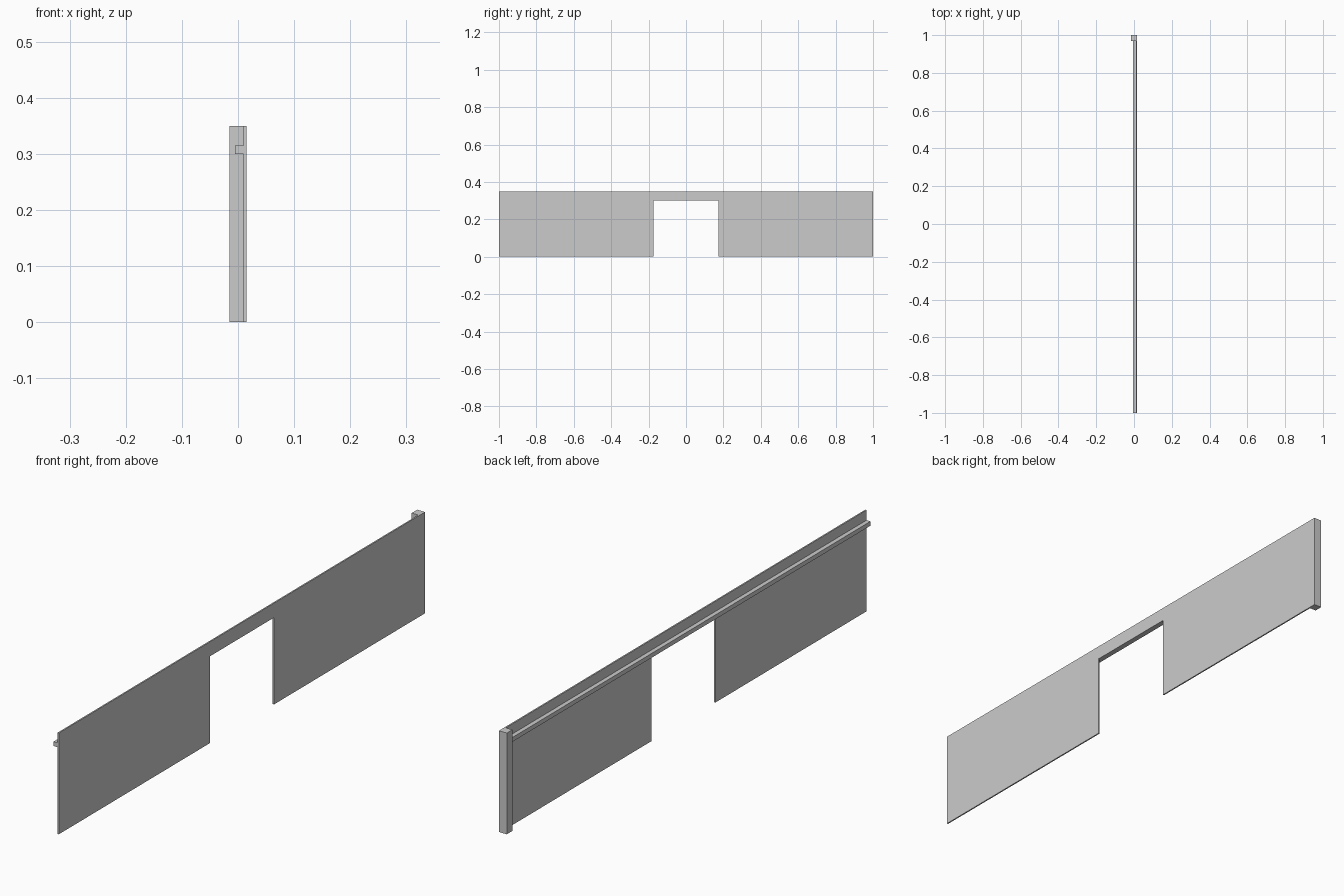
import bpy, bmesh

if "Cube" in bpy.data.objects:
    bpy.data.objects.remove(bpy.data.objects["Cube"])


def finish(name, bm):
    bmesh.ops.recalc_face_normals(bm, faces=bm.faces)
    mesh = bpy.data.meshes.new(name)
    bm.to_mesh(mesh)
    bm.free()
    obj = bpy.data.objects.new(name, mesh)
    bpy.context.collection.objects.link(obj)
    return obj


def extrude_x(name, outline, x0, x1):
    """Extrude a (y, z) outline from x0 to x1."""
    bm = bmesh.new()
    face = bm.faces.new([bm.verts.new((x0, y, z)) for y, z in outline])
    new = bmesh.ops.extrude_face_region(bm, geom=[face])["geom"]
    verts = [v for v in new if isinstance(v, bmesh.types.BMVert)]
    bmesh.ops.translate(bm, verts=verts, vec=(x1 - x0, 0, 0))
    return finish(name, bm)


def rect(y0, y1, z0, z1):
    return [(y0, z0), (y1, z0), (y1, z1), (y0, z1)]


HEIGHT, OPENING, LINTEL = 0.35, 0.175, 0.30
BACK, FRONT = 0.01, 0.015

# Thin panel with a central opening at the bottom
half = [(OPENING, LINTEL), (OPENING, 0), (1, 0), (1, HEIGHT)]
extrude_x("panel", half + [(-y, z) for y, z in reversed(half)], BACK, FRONT)

# Rail along the back, just above the opening
extrude_x("back_rail", rect(-1, 0.97, LINTEL, 0.315), -0.005, BACK)

# Full-height post at the far end
extrude_x("end_post", rect(0.97, 1, 0, HEIGHT), -0.015, BACK)
